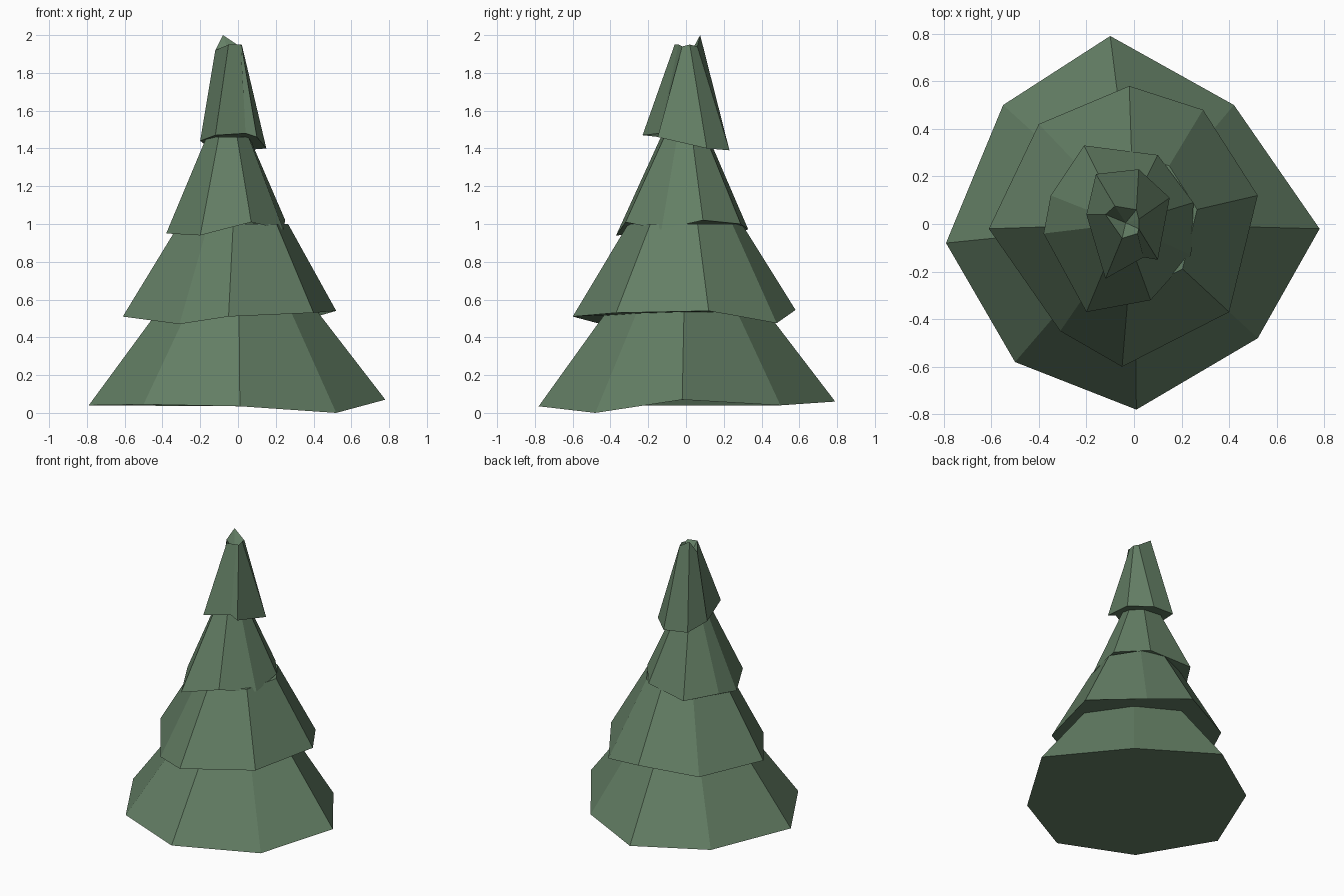
import bpy, bmesh
from mathutils import Vector

green = bpy.data.materials.new("pine green")
green.diffuse_color = (0.127, 0.212, 0.130, 1)


def tier(name, rim, top, pit=None):
    """Loft a skirt of needles from its uneven rim to its upper ring."""
    bm = bmesh.new()
    a = [bm.verts.new(p) for p in rim]
    b = [bm.verts.new(p) for p in top]
    n = len(a)
    for i in range(n):
        j = (i + 1) % n
        bm.faces.new((a[i], a[j], b[j], b[i]))
    bm.faces.new(a[::-1])
    if pit:
        c = bm.verts.new(pit)
        for i in range(n):
            bm.faces.new((b[i], b[(i + 1) % n], c))
    else:
        bm.faces.new(b)
    mesh = bpy.data.meshes.new(name)
    bm.to_mesh(mesh)
    bm.free()
    mesh.materials.append(green)
    bpy.context.collection.objects.link(bpy.data.objects.new(name, mesh))


def shrink(rim, scale, z, dx=0.0):
    return [Vector((x * scale + dx, y * scale, z)) for x, y, _ in rim]


# Rims run anticlockwise, starting on the right
base = [(0.78, -0.02, 0.07), (0.42, 0.50, 0.04), (-0.10, 0.79, 0.06), (-0.55, 0.50, 0.04),
        (-0.79, -0.08, 0.04), (-0.50, -0.58, 0.045), (0.01, -0.78, 0.035), (0.52, -0.48, 0.0)]
lower = [(0.52, 0.12, 0.54), (0.29, 0.48, 0.475), (-0.02, 0.58, 0.545), (-0.40, 0.42, 0.50),
         (-0.61, -0.02, 0.51), (-0.31, -0.45, 0.47), (-0.05, -0.60, 0.51), (0.40, -0.37, 0.53)]
upper = [(0.25, 0.09, 1.02), (0.10, 0.29, 1.00), (-0.21, 0.33, 0.97), (-0.35, 0.12, 0.98),
         (-0.38, -0.04, 0.95), (-0.20, -0.37, 0.94), (0.07, -0.32, 1.01), (0.24, -0.13, 0.97)]
crown = [(0.15, 0.11, 1.40), (0.02, 0.23, 1.39), (-0.16, 0.21, 1.41), (-0.20, 0.04, 1.44),
         (-0.12, -0.23, 1.47), (0.04, -0.14, 1.48), (0.10, -0.15, 1.46)]
# Ragged tip of the crown
tip = [(0.02, 0.02, 1.95), (0.01, 0.06, 1.94), (-0.08, 0.075, 2.0), (-0.12, 0.04, 1.92),
       (-0.05, -0.06, 1.95), (0.015, -0.04, 1.95), (0.02, -0.02, 1.94)]

tier("base_branches", base, shrink(base, 0.54, 0.535))
tier("lower_branches", lower, shrink(lower, 0.51, 1.00))
tier("upper_branches", upper, shrink(upper, 0.36, 1.46, -0.03))
tier("crown_branches", crown, tip, (-0.035, 0.005, 1.87))
